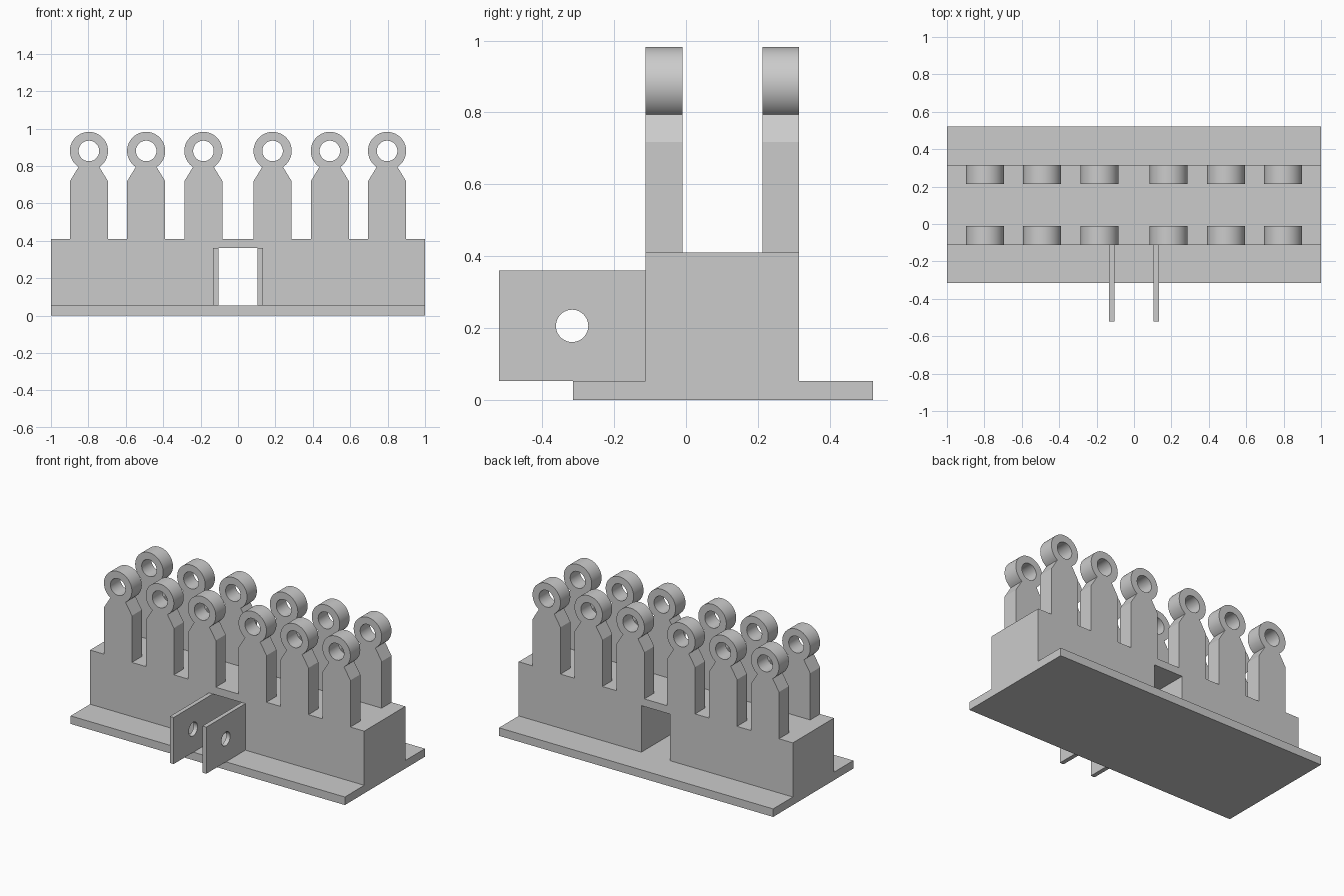
import bpy, bmesh, math
from mathutils import Vector

if "Cube" in bpy.data.objects:
    bpy.data.objects.remove(bpy.data.objects["Cube"])

grey = bpy.data.materials.new("plain_grey")
grey.diffuse_color = (0.6, 0.6, 0.6, 1)
grey.use_nodes = True
grey.node_tree.nodes["Principled BSDF"].inputs["Base Color"].default_value = grey.diffuse_color


def circle(cu, cv, r, n=48):
    return [(cu + r * math.cos(2 * math.pi * i / n), cv + r * math.sin(2 * math.pi * i / n))
            for i in range(n)]


def prism(name, loops, axis, lo, hi):
    """Extrude an outline (plus optional hole outlines) along x or y."""
    bm = bmesh.new()
    edges = []
    for loop in loops:
        vs = [bm.verts.new((lo, u, v) if axis == "x" else (u, lo, v)) for u, v in loop]
        edges += [bm.edges.new((a, b)) for a, b in zip(vs, vs[1:] + vs[:1])]
    bmesh.ops.triangle_fill(bm, use_beauty=True, edges=edges)
    res = bmesh.ops.extrude_face_region(bm, geom=bm.faces[:], use_keep_orig=True)
    step = Vector((hi - lo, 0, 0) if axis == "x" else (0, hi - lo, 0))
    bmesh.ops.translate(bm, vec=step,
                        verts=[g for g in res["geom"] if isinstance(g, bmesh.types.BMVert)])
    bmesh.ops.recalc_face_normals(bm, faces=bm.faces[:])
    # merge the flat triangles back into larger faces
    bmesh.ops.dissolve_limit(bm, angle_limit=0.01, verts=bm.verts[:], edges=bm.edges[:])
    mesh = bpy.data.meshes.new(name)
    bm.to_mesh(mesh)
    bm.free()
    mesh.materials.append(grey)
    ob = bpy.data.objects.new(name, mesh)
    bpy.context.collection.objects.link(ob)
    bpy.ops.object.select_all(action="DESELECT")
    ob.select_set(True)
    bpy.context.view_layer.objects.active = ob
    bpy.ops.object.shade_smooth_by_angle(angle=math.radians(25))
    return ob


BASE, TOP = 0.053, 0.41
FRONT, BACK = -0.113, 0.315

# Flat base plate
prism("base_plate", [[(-1, 0), (1, 0), (1, BASE), (-1, BASE)]], "y", -0.315, 0.52)

# Main block with a tunnel running front to back
prism("block", [[(-1, BASE), (-0.105, BASE), (-0.105, 0.36), (0.105, 0.36), (0.105, BASE),
                 (1, BASE), (1, TOP), (-1, TOP)]], "y", FRONT, BACK)

# Two rows of posts, each ending in an eye ring
EYE_Z, EYE_R, HOLE_R = 0.88, 0.102, 0.055
start, end = math.radians(-57), math.radians(237)
for row, y0, y1 in (("front", FRONT, -0.01), ("back", 0.213, BACK)):
    for i, x in enumerate((-0.797, -0.491, -0.185, 0.185, 0.491, 0.797)):
        arc = [start + (end - start) * k / 48 for k in range(49)]
        outline = [(x - 0.102, TOP), (x + 0.102, TOP), (x + 0.102, 0.718)]
        outline += [(x + EYE_R * math.cos(a), EYE_Z + EYE_R * math.sin(a)) for a in arc]
        outline += [(x - 0.102, 0.718)]
        prism(f"{row}_post_{i + 1}", [outline, circle(x, EYE_Z, HOLE_R)], "y", y0, y1)

# Pair of drilled lugs either side of the tunnel mouth
for side, x0, x1 in (("left", -0.133, -0.105), ("right", 0.105, 0.133)):
    plate = [(-0.52, BASE), (FRONT, BASE), (FRONT, 0.36), (-0.52, 0.36)]
    prism(f"{side}_lug", [plate, circle(-0.317, 0.206, 0.045)], "x", x0, x1)
